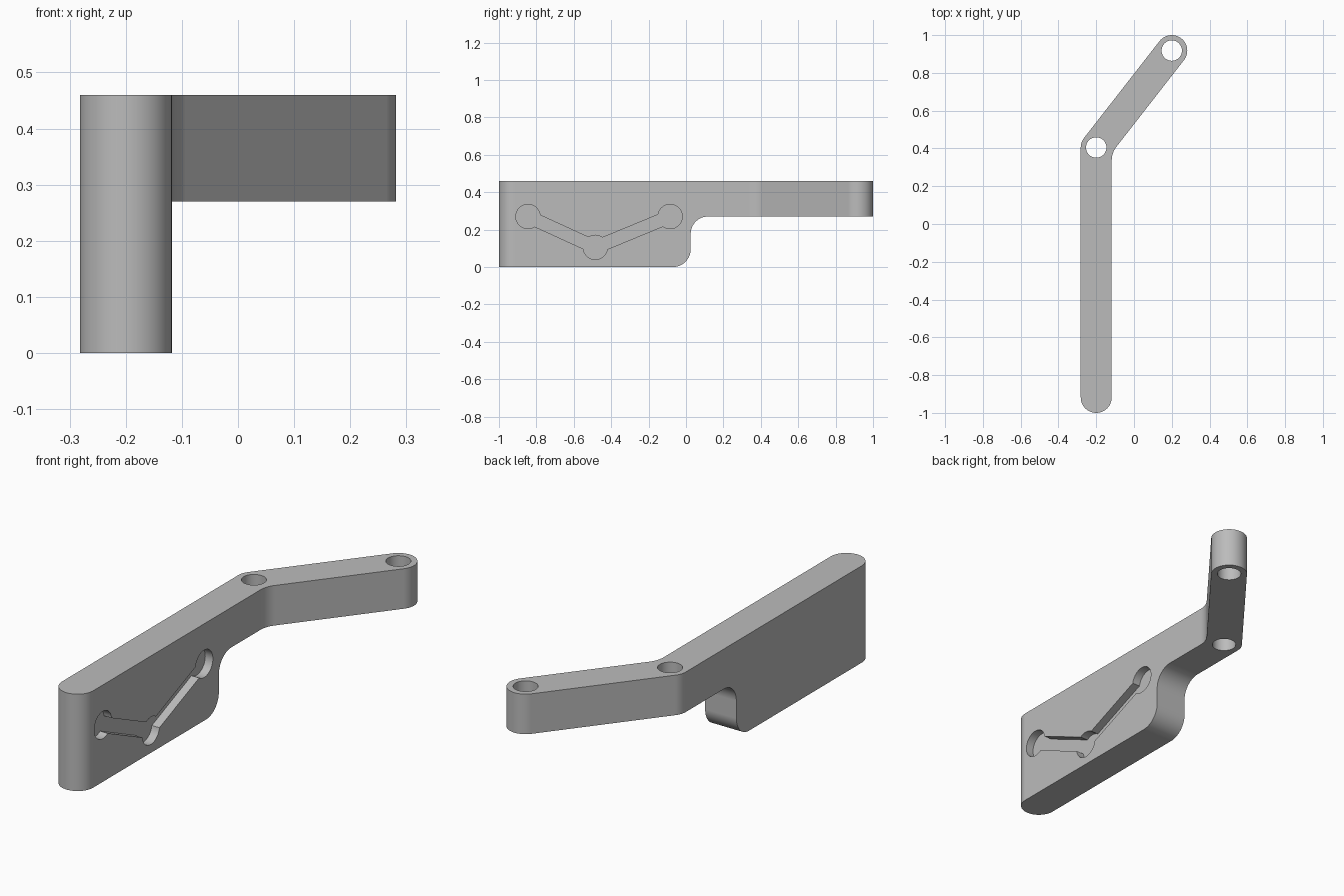
import bpy
import bmesh
from math import radians, tan
from mathutils import Vector, Matrix

cube = bpy.data.objects.get("Cube")
if cube:
    bpy.data.objects.remove(cube, do_unlink=True)

grey = bpy.data.materials.new("plain grey")
grey.use_nodes = True
GREY = (0.5, 0.5, 0.5, 1)
grey.diffuse_color = GREY
grey.node_tree.nodes["Principled BSDF"].inputs["Base Color"].default_value = GREY

RADIUS, HEIGHT, ARM_BOTTOM = 0.082, 0.46, 0.27
FACE_X, RECESS_DEPTH = -0.2 + RADIUS, 0.04
FRONT, ELBOW, TIP = Vector((-0.2, -0.918)), Vector((-0.2, 0.405)), Vector((0.2, 0.918))


def arc(center, start, sweep, steps):
    """Points from center + start, turned through sweep."""
    return [center + Matrix.Rotation(sweep * i / steps, 2) @ start for i in range(steps + 1)]


def prism(name, points, low, high, along_x=False):
    """Extrude a flat outline along z, or a (y, z) outline along x."""
    bm = bmesh.new()
    place = (lambda p: (low, p[0], p[1])) if along_x else (lambda p: (p[0], p[1], low))
    face = bm.faces.new([bm.verts.new(place(p)) for p in points])
    moved = bmesh.ops.extrude_face_region(bm, geom=[face])["geom"]
    shift = Vector((high - low, 0, 0)) if along_x else Vector((0, 0, high - low))
    bmesh.ops.translate(bm, vec=shift, verts=[v for v in moved if isinstance(v, bmesh.types.BMVert)])
    bmesh.ops.recalc_face_normals(bm, faces=bm.faces)
    mesh = bpy.data.meshes.new(name)
    bm.to_mesh(mesh)
    bm.free()
    mesh.materials.append(grey)
    ob = bpy.data.objects.new(name, mesh)
    bpy.context.collection.objects.link(ob)
    return ob


def cut(ob, cutter):
    """Subtract the cutter for good and remove it."""
    cutter.hide_render = True
    mod = ob.modifiers.new("cut", "BOOLEAN")
    mod.operation, mod.solver, mod.object = "DIFFERENCE", "EXACT", cutter
    bpy.context.view_layer.objects.active = ob
    bpy.ops.object.modifier_apply(modifier=mod.name)
    bpy.data.objects.remove(cutter, do_unlink=True)


# Bent bar outline, round at both ends and at the elbow
along = (TIP - ELBOW).normalized()
side = Vector((along.y, -along.x)) * RADIUS
right = Vector((RADIUS, 0))
turn = Vector((0, 1)).angle(along)
inner = ELBOW + right - Vector((0, RADIUS * tan(turn / 2)))
tangent = 0.04
fillet = tangent / tan(turn / 2)
fillet_start = inner - Vector((0, tangent))
outline = arc(FRONT, -right, radians(180), 32)
outline += arc(fillet_start + Vector((fillet, 0)), Vector((-fillet, 0)), -turn, 8)
outline += arc(TIP, side, radians(180), 32)
outline += arc(ELBOW, -side, turn, 10)
bracket = prism("bent_bracket", outline, 0, HEIGHT)

# Space under the arm, with a rounded toe and a filleted inner corner
toe, step = Vector((-0.07, 0.095)), Vector((0.118, 0.177))
below = [Vector((toe.x, -0.1))]
below += arc(toe, Vector((0, -0.095)), radians(90), 16)
below += arc(step, Vector((-0.093, 0)), radians(-90), 16)
below += [Vector((1.2, ARM_BOTTOM)), Vector((1.2, -0.1))]
cut(bracket, prism("under_arm_cutter", below, -1, 1, True))

# Pin holes at the elbow and the tip
for center in (ELBOW, TIP):
    circle = arc(center, Vector((0.054, 0)), radians(360), 48)[:-1]
    cut(bracket, prism("pin_hole_cutter", circle, -0.1, 0.6))

# Shallow recess: three round pockets joined by two slots
pockets = [Vector(p) for p in ((-0.845, 0.27), (-0.485, 0.105), (-0.085, 0.27))]
for a, b in zip(pockets, pockets[1:]):
    d = (b - a).normalized()
    n = Vector((-d.y, d.x)) * 0.034
    cut(bracket, prism("slot_cutter", [a - n, b - n, b + n, a + n],
                       FACE_X - RECESS_DEPTH, FACE_X + 0.05, True))
for p in pockets:
    circle = arc(p, Vector((0.065, 0)), radians(360), 48)[:-1]
    cut(bracket, prism("pocket_cutter", circle, FACE_X - RECESS_DEPTH, FACE_X + 0.05, True))

# Smooth the rounds and keep the flats flat
bpy.ops.object.select_all(action="DESELECT")
bracket.select_set(True)
bpy.context.view_layer.objects.active = bracket
bpy.ops.object.shade_smooth_by_angle(angle=radians(30))
weighted = bracket.modifiers.new("flat faces", "WEIGHTED_NORMAL")
weighted.keep_sharp = True
